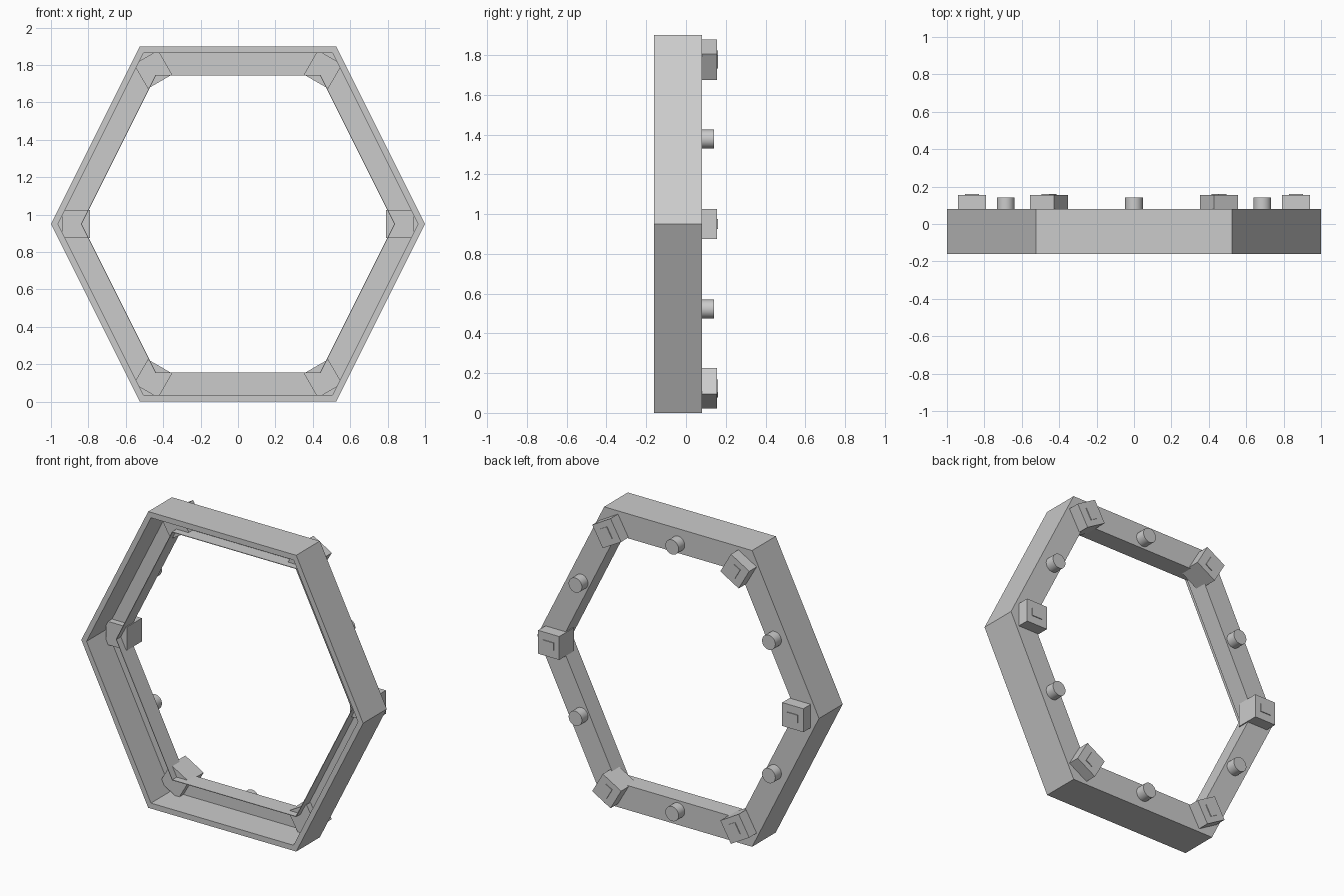
import bpy, bmesh, math
from mathutils import Matrix, Vector

cube = bpy.data.objects.get("Cube")
if cube:
    bpy.data.objects.remove(cube, do_unlink=True)

grey = bpy.data.materials.new("plain grey")
grey.use_nodes = True
grey.diffuse_color = (0.6, 0.6, 0.6, 1)
grey.node_tree.nodes["Principled BSDF"].inputs["Base Color"].default_value = (0.6, 0.6, 0.6, 1)

MID = 0.95                      # height of the hexagon's centre
CORNERS = [(1, 0), (0.525, 0.95), (-0.525, 0.95), (-1, 0), (-0.525, -0.95), (0.525, -0.95)]


def finish(name, bm):
    bmesh.ops.recalc_face_normals(bm, faces=bm.faces)
    mesh = bpy.data.meshes.new(name)
    bm.to_mesh(mesh)
    bm.free()
    mesh.materials.append(grey)
    obj = bpy.data.objects.new(name, mesh)
    bpy.context.collection.objects.link(obj)
    return obj


def hex_sweep(name, section):
    """Sweep a closed (hexagon scale, depth) section round the hexagon."""
    bm = bmesh.new()
    rings = [[bm.verts.new((x * s, y, MID + z * s)) for x, z in CORNERS] for s, y in section]
    for a, b in zip(rings, rings[1:] + rings[:1]):
        for i in range(6):
            j = (i + 1) % 6
            bm.faces.new((a[i], a[j], b[j], b[i]))
    return finish(name, bm)


def box(bm, size, centre):
    bmesh.ops.create_cube(bm, size=1, matrix=Matrix.Translation(centre) @ Matrix.Diagonal((*size, 1)))


# Frame: outer wall, back plate and thin inner flange forming a channel open to the front
hex_sweep("channel_frame", [(1, -0.16), (1, 0.08), (0.835, 0.08), (0.835, -0.04),
                            (0.839, -0.04), (0.839, 0.045), (0.963, 0.045), (0.963, -0.16)])

# Corner blocks, each with a small raised pad on the back
for i, angle in enumerate(range(0, 360, 60)):
    x, z = CORNERS[i]
    bm = bmesh.new()
    box(bm, (0.15, 0.15, 0.15), (0, 0.08, 0))
    box(bm, (0.075, 0.008, 0.05), (0, 0.156, 0))
    block = finish(f"corner_block_{i + 1}", bm)
    block.location = (x * 0.866, 0, MID + z * 0.87)
    block.rotation_euler.y = -math.radians(angle)

# Round pegs at the middle of each side
for i in range(6):
    p = (Vector(CORNERS[i]) + Vector(CORNERS[(i + 1) % 6])) * 0.45
    bm = bmesh.new()
    bmesh.ops.create_cone(bm, cap_ends=True, segments=32, radius1=0.047, radius2=0.047, depth=0.07,
                          matrix=Matrix.Rotation(math.pi / 2, 4, "X"))
    peg = finish(f"side_peg_{i + 1}", bm)
    peg.location = (p.x, 0.107, MID + p.y)
    bpy.ops.object.select_all(action="DESELECT")
    peg.select_set(True)
    bpy.context.view_layer.objects.active = peg
    bpy.ops.object.shade_smooth_by_angle(angle=math.radians(40))
